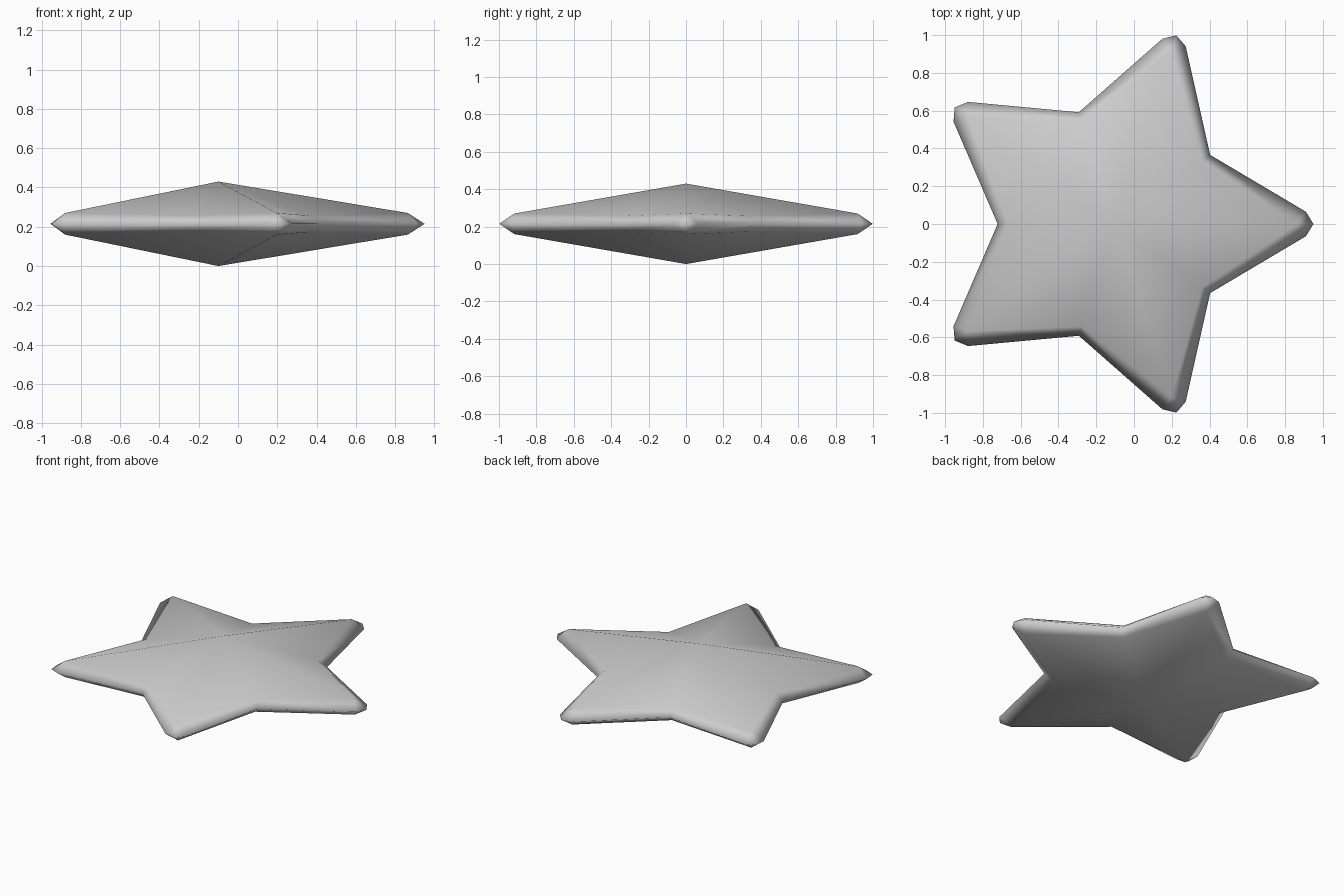
import bpy
import bmesh
from math import cos, sin, pi
from mathutils import Vector

cube = bpy.data.objects.get("Cube")
if cube:
    bpy.data.objects.remove(cube, do_unlink=True)

POINTS = 5
CENTRE = Vector((-0.1, 0, 0.215))   # hub of the star
HALF_HEIGHT = 0.215

# One soft grey for the whole star
grey = bpy.data.materials.new("soft grey")
grey.use_nodes = True
colour = (0.6, 0.6, 0.6, 1)
grey.diffuse_color = colour
grey.node_tree.nodes["Principled BSDF"].inputs["Base Color"].default_value = colour

bm = bmesh.new()


def vert(angle, along, across=0.0, height=0.0):
    """Vertex given in the frame of an arm pointing at the angle."""
    x = along * cos(angle) - across * sin(angle)
    y = along * sin(angle) + across * cos(angle)
    return bm.verts.new(CENTRE + Vector((x, y, height)))


# Outer rim: a blunted tip and a valley for each arm
arms = [2 * pi * i / POINTS for i in range(POINTS)]
half_step = pi / POINTS
rim = []
for a in arms:
    rim.append((vert(a, 1.01, -0.065), vert(a, 1.05),
                vert(a, 1.01, 0.065), vert(a + half_step, 0.622)))

# Upper and lower shells: rounded edge band, then ridged faces to the apex
for side in (1, -1):
    apex = bm.verts.new(CENTRE + Vector((0, 0, side * HALF_HEIGHT)))
    tips = [vert(a, 0.965, 0, side * 0.055) for a in arms]
    valleys = [vert(a + half_step, 0.57, 0, side * 0.042) for a in arms]
    for i in range(POINTS):
        right, nose, left, notch = rim[i]
        tip, valley, previous = tips[i], valleys[i], valleys[i - 1]
        for face in ((tip, right, nose), (tip, nose, left),
                     (tip, left, notch, valley),
                     (previous, rim[i - 1][3], right, tip),
                     (apex, tip, valley), (apex, previous, tip)):
            bm.faces.new(face)

bmesh.ops.recalc_face_normals(bm, faces=bm.faces)
for face in bm.faces:
    face.smooth = True

mesh = bpy.data.meshes.new("star")
bm.to_mesh(mesh)
bm.free()
mesh.materials.append(grey)
star = bpy.data.objects.new("star", mesh)
bpy.context.collection.objects.link(star)
